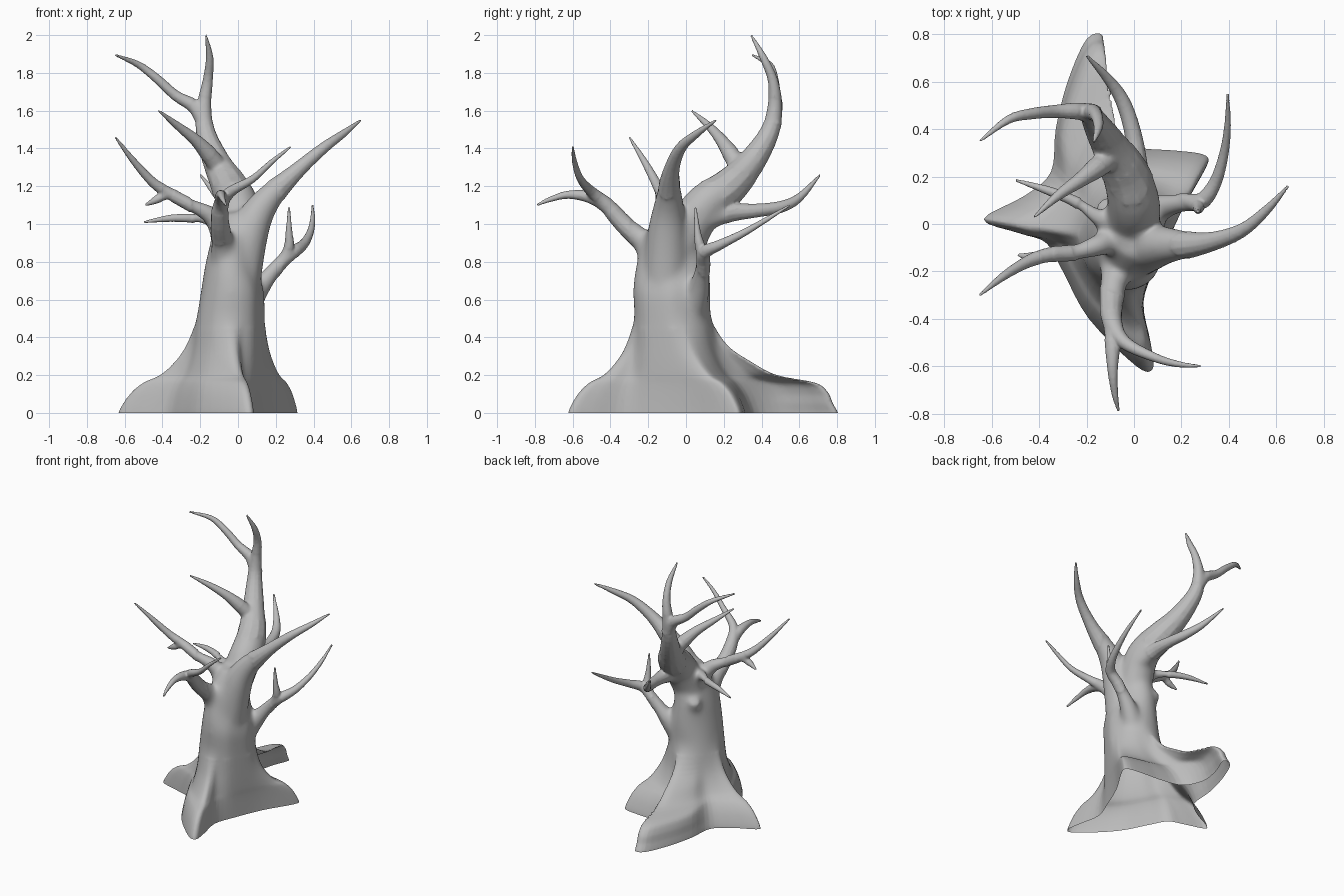
import bpy, bmesh, math
from mathutils import Vector, Quaternion

cube = bpy.data.objects.get("Cube")
if cube:
    bpy.data.objects.remove(cube, do_unlink=True)

bark = bpy.data.materials.new("bark_grey")
bark.use_nodes = True
GREY = (0.5, 0.5, 0.5, 1)
bark.diffuse_color = GREY
bark.node_tree.nodes["Principled BSDF"].inputs["Base Color"].default_value = GREY

bm = bmesh.new()
TIP = 0.006


def loft(rings):
    """Skin a list of equal-length point rings into a closed shell."""
    loops = [[bm.verts.new(p) for p in ring] for ring in rings]
    n = len(loops[0])
    for a, b in zip(loops, loops[1:]):
        for i in range(n):
            j = (i + 1) % n
            bm.faces.new((a[i], a[j], b[j], b[i]))
    bm.faces.new(loops[-1])
    bm.faces.new(loops[0][::-1])


def refine(points, closed=False, steps=4):
    """Densify a polyline with a Catmull-Rom spline."""
    p = list(points)
    if closed:
        p = [p[-1]] + p + p[:2]
    else:
        p = [2 * p[0] - p[1]] + p + [2 * p[-1] - p[-2]]
    out = []
    for a, b, c, d in zip(p, p[1:], p[2:], p[3:]):
        for s in range(steps):
            t = s / steps
            out.append(0.5 * (2 * b + (c - a) * t + (2 * a - 5 * b + 4 * c - d) * t * t
                              + (3 * b - a - 3 * c + d) * t ** 3))
    return out if closed else out + [p[-2]]


def branch(*points, sides=12):
    """Sweep a tapering tube along (x, y, z, radius) points."""
    path = refine([Vector(q) for q in points])
    centres = [q.xyz for q in path]
    rings, side, old = [], None, None
    for i, c in enumerate(centres):
        along = (centres[min(i + 1, len(path) - 1)] - centres[max(i - 1, 0)]).normalized()
        if side is None:
            side = along.orthogonal().normalized()
        else:
            side = old.rotation_difference(along) @ side
        old = along
        r = max(path[i].w, TIP)
        rings.append([c + Quaternion(along, math.tau * k / sides) @ side * r
                      for k in range(sides)])
    loft(rings)


# Trunk with four webbed buttress roots
ground = [(-.635, .02), (-.48, -.04), (-.37, -.08), (-.3, -.2), (-.19, -.4),
          (.01, -.6), (.08, -.61), (.07, -.5), (.04, -.33), (.09, -.18), (.18, .03),
          (.3, .23), (.3, .29), (.17, .31), (.03, .32), (-.13, .36), (-.2, .5),
          (-.18, .65), (-.13, .79), (-.2, .78), (-.28, .6), (-.33, .4),
          (-.35, .22), (-.46, .12)]
count = len(ground)
cx, cy = -.04, -.07
first = math.atan2(ground[0][1] - cy, ground[0][0] - cx)
angles = []
for i, (x, y) in enumerate(ground):
    turn = (math.atan2(y - cy, x - cx) - first) % math.tau
    angles.append(first + 0.5 * turn + 0.5 * math.tau * i / count)


def oval(z, x, y, rx, ry):
    return [Vector((x + rx * math.cos(a), y + ry * math.sin(a), z)) for a in angles]


rings = []
for z, spread, rear_spread in [(-.04, 1, 1), (0, 1, 1), (.05, .94, .96), (.11, .83, .92),
                               (.16, .68, .82), (.2, .47, .52), (.27, .28, .32),
                               (.36, .13, .13)]:
    rings.append([a.lerp(Vector((*g, z)), rear_spread if g[1] > .38 else spread)
                  for a, g in zip(oval(z, cx, cy, .18, .2), ground)])
rings += [oval(*r) for r in [(.5, cx, cy, .18, .205), (.65, -.03, -.075, .165, .205),
                             (.8, -.04, -.07, .13, .19), (.95, -.015, -.06, .115, .155),
                             (1.06, 0, -.04, .08, .1)]]
rings = [refine(r, closed=True) for r in rings]
loft(list(zip(*[refine(column) for column in zip(*rings)])))

# Large limb to the side
branch((-.02, -.11, .6, .13), (.05, -.1, .93, .11), (.14, -.09, 1.11, .08),
       (.3, -.08, 1.27, .045), (.45, -.03, 1.4, .03), (.56, .06, 1.48, .02),
       (.65, .16, 1.55, TIP))

# Tall rear limb, its fork and its twig
branch((-.03, -.04, .85, .12), (0, .08, 1.08, .115), (-.04, .22, 1.19, .1),
       (-.11, .34, 1.32, .075), (-.17, .44, 1.48, .052), (-.18, .47, 1.62, .04),
       (-.16, .46, 1.76, .027), (-.15, .41, 1.88, .02), (-.17, .345, 2, TIP))
branch((-.17, .46, 1.52, .045), (-.23, .475, 1.62, .038), (-.33, .475, 1.68, .028),
       (-.43, .465, 1.77, .024), (-.53, .44, 1.845, .018), (-.65, .35, 1.895, TIP))
branch((-.08, .3, 1.26, .05), (-.14, .25, 1.35, .048), (-.22, .19, 1.44, .033),
       (-.32, .12, 1.52, .021), (-.42, .03, 1.6, TIP))

# Back branch
branch((.03, .06, 1.02, .08), (.01, .22, 1.06, .055), (0, .36, 1.07, .038),
       (-.04, .5, 1.09, .032), (-.1, .6, 1.14, .023), (-.2, .71, 1.26, TIP))

# Low branch and its fork
branch((.02, .02, .52, .085), (.09, .06, .63, .066), (.16, .08, .72, .048),
       (.22, .09, .79, .04), (.29, .1, .85, .036), (.345, .18, .89, .027),
       (.38, .3, .95, .02), (.395, .42, 1.02, .014), (.395, .55, 1.1, TIP))
branch((.24, .095, .8, .036), (.27, .075, .88, .028), (.27, .06, .96, .018),
       (.27, .05, 1.09, TIP))

# Forward branch and its fork
branch((-.06, -.14, .76, .09), (-.08, -.22, .9, .065), (-.095, -.33, 1, .05),
       (-.09, -.42, 1.1, .043), (-.04, -.5, 1.17, .029), (.08, -.56, 1.24, .02),
       (.18, -.59, 1.33, .014), (.28, -.6, 1.41, TIP))
branch((-.09, -.4, 1.08, .04), (-.09, -.5, 1.14, .034), (-.09, -.62, 1.155, .022),
       (-.08, -.72, 1.13, .014), (-.065, -.79, 1.1, TIP))

# Outer branch, its spur and the twig behind it
branch((-.05, -.07, .87, .08), (-.1, -.07, .98, .06), (-.15, -.09, 1.05, .05),
       (-.25, -.12, 1.1, .036), (-.36, -.13, 1.16, .033), (-.45, -.16, 1.22, .026),
       (-.55, -.22, 1.33, .018), (-.65, -.3, 1.46, TIP))
branch((-.36, -.13, 1.17, .03), (-.43, -.14, 1.13, .022), (-.49, -.13, 1.1, TIP))
branch((-.06, -.01, .93, .075), (-.14, .02, 1.02, .042), (-.24, .09, 1.03, .025),
       (-.36, .14, 1.03, .019), (-.5, .185, 1.01, TIP))

# Burl on the back of the trunk
branch((-.07, .0, .72, .08), (-.1, .05, .8, .06), (-.13, .085, .85, .04))

# Fuse all shells into one skin
bmesh.ops.recalc_face_normals(bm, faces=bm.faces)
mesh = bpy.data.meshes.new("bare_tree")
bm.to_mesh(mesh)
bm.free()
mesh.materials.append(bark)
tree = bpy.data.objects.new("bare_tree", mesh)
bpy.context.collection.objects.link(tree)
fuse = tree.modifiers.new("Fuse", "REMESH")
fuse.mode = "VOXEL"
fuse.voxel_size = 0.007
graph = bpy.context.evaluated_depsgraph_get()
skin = bpy.data.meshes.new_from_object(tree.evaluated_get(graph))
tree.modifiers.clear()

# Soften the trunk and the crotches, then open the underside
bm = bmesh.new()
bm.from_mesh(skin)
body = [v for v in bm.verts
        if .45 < v.co.z < 1.22 and (v.co.xy - Vector((-.01, -.04))).length < .26]
forks = [(-.18, .46, 1.6, .08), (-.1, .29, 1.3, .11), (.255, .095, .83, .06),
         (-.09, -.43, 1.11, .07), (-.38, -.13, 1.16, .05)]
crotches = [v for v in bm.verts
            if any((v.co - Vector(f[:3])).length < f[3] for f in forks)]
for verts, passes in ((body, 60), (crotches, 12)):
    for _ in range(passes):
        bmesh.ops.smooth_vert(bm, verts=verts, factor=0.5,
                              use_axis_x=True, use_axis_y=True, use_axis_z=True)
bmesh.ops.bisect_plane(bm, geom=bm.verts[:] + bm.edges[:] + bm.faces[:],
                       plane_co=(0, 0, 0), plane_no=(0, 0, 1), clear_inner=True)
for f in bm.faces:
    f.smooth = True
    f.material_index = 0
bm.to_mesh(skin)
bm.free()
skin.materials.clear()
skin.materials.append(bark)
tree.data = skin
bpy.data.meshes.remove(mesh)
skin.name = "bare_tree"
tree.modifiers.new("Lighten", "DECIMATE").ratio = 0.35
